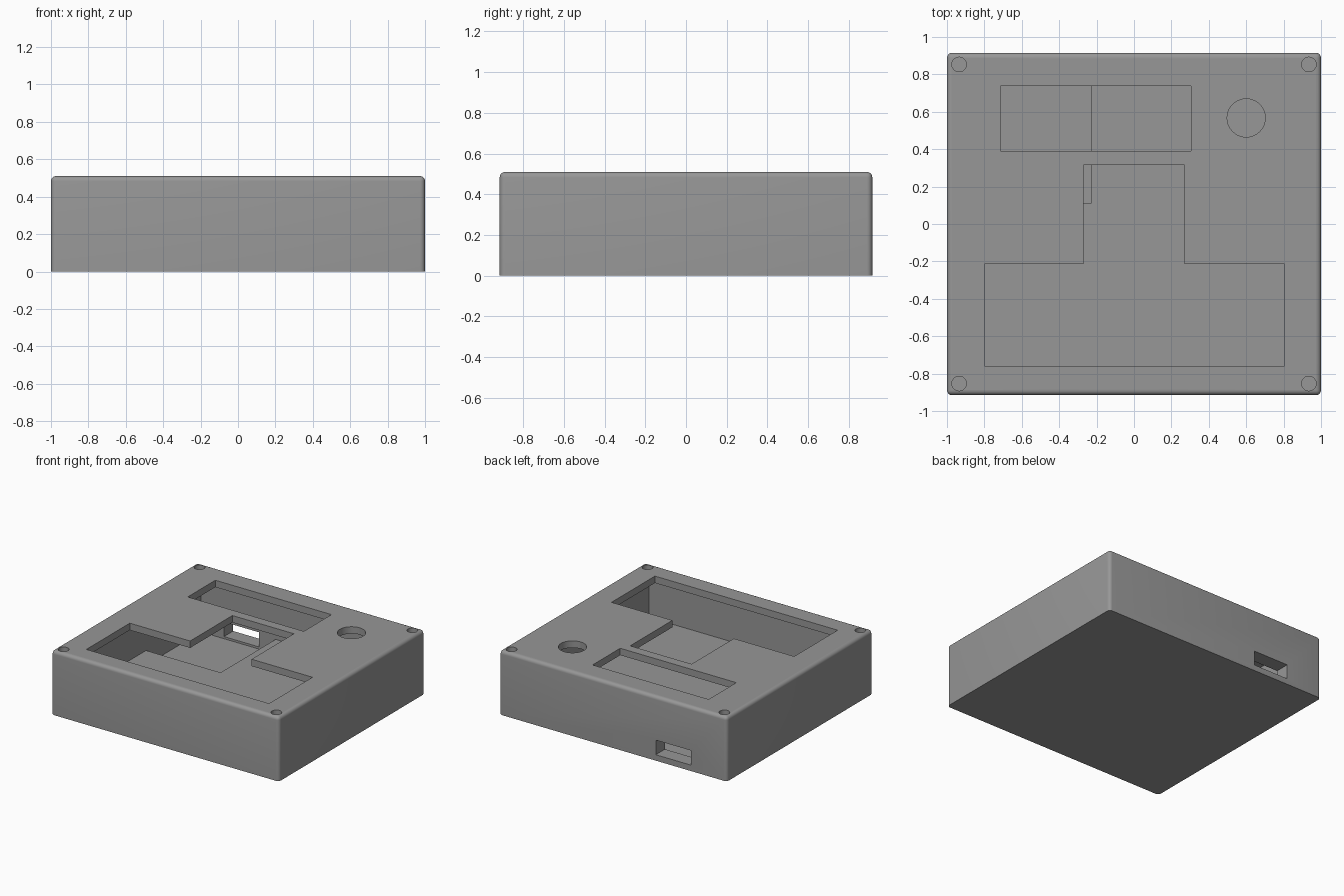
import bpy, bmesh, math

if "Cube" in bpy.data.objects:
    bpy.data.objects.remove(bpy.data.objects["Cube"])

W, D, H = 1.0, 0.915, 0.51       # half width, half depth, height
WALL, LID = 0.115, 0.055         # side wall and lid thickness
FLOOR, POCKET = 0.146, 0.03      # main floor and lower pocket heights

grey = bpy.data.materials.new("plain grey")
grey.diffuse_color = (0.31, 0.31, 0.31, 1)
grey.use_nodes = True
grey.node_tree.nodes["Principled BSDF"].inputs["Base Color"].default_value = grey.diffuse_color


def add_object(name, bm):
    mesh = bpy.data.meshes.new(name)
    bm.to_mesh(mesh)
    bm.free()
    obj = bpy.data.objects.new(name, mesh)
    bpy.context.collection.objects.link(obj)
    mesh.materials.append(grey)
    return obj


def box_mesh(x0, x1, y0, y1, z0, z1):
    bm = bmesh.new()
    bmesh.ops.create_cube(bm, size=1)
    for v in bm.verts:
        v.co = ((x0 + x1) / 2 + v.co.x * (x1 - x0),
                (y0 + y1) / 2 + v.co.y * (y1 - y0),
                (z0 + z1) / 2 + v.co.z * (z1 - z0))
    return bm


def prism(points, z0, z1):
    bm = bmesh.new()
    face = bm.faces.new([bm.verts.new((x, y, z0)) for x, y in points])
    ext = bmesh.ops.extrude_face_region(bm, geom=[face])["geom"]
    for v in ext:
        if isinstance(v, bmesh.types.BMVert):
            v.co.z = z1
    bmesh.ops.recalc_face_normals(bm, faces=bm.faces)
    return bm


def circle(x, y, r, n):
    return [(x + r * math.cos(i * math.tau / n), y + r * math.sin(i * math.tau / n))
            for i in range(n)]


def cut(target, bm):
    cutter = add_object("cutter", bm)
    cutter.hide_render = True
    mod = target.modifiers.new("cut", "BOOLEAN")
    mod.operation, mod.solver, mod.object = "DIFFERENCE", "EXACT", cutter
    bpy.context.view_layer.objects.active = target
    bpy.ops.object.modifier_apply(modifier=mod.name)
    bpy.data.objects.remove(cutter, do_unlink=True)


# outer case: rounded top rim and upright corners, sharp base
bm = box_mesh(-W, W, -D, D, 0, H)
edges = [e for e in bm.edges if max(v.co.z for v in e.verts) > H / 2]
bmesh.ops.bevel(bm, geom=edges, offset=0.027, segments=5, profile=0.5, affect="EDGES")
case = add_object("enclosure", bm)

# main chamber, and the lower pocket in its back left corner
ix, iy, ceiling = W - WALL, D - WALL, H - LID
cut(case, box_mesh(-ix, ix, -iy, iy, FLOOR, ceiling))
cut(case, box_mesh(-ix, -0.23, 0.11, iy, POCKET, FLOOR + 0.1))

# cable port through the back wall
cut(case, box_mesh(-0.683, -0.375, iy - 0.05, D + 0.1, 0.047, 0.163))

# lid openings: stepped keypad window, display window, round button hole
low, high = ceiling - 0.03, H + 0.1
cut(case, prism([(-0.8, -0.76), (0.805, -0.76), (0.805, -0.215), (0.27, -0.215),
                 (0.27, 0.315), (-0.27, 0.315), (-0.27, -0.215), (-0.8, -0.215)], low, high))
cut(case, box_mesh(-0.715, 0.305, 0.39, 0.737, low, high))
cut(case, prism(circle(0.6, 0.567, 0.102, 40), low, high))

# corner screw holes
for sx in (-1, 1):
    for sy in (-1, 1):
        cut(case, prism(circle(sx * 0.935, sy * 0.853, 0.039, 24), 0.2, high))

bpy.ops.object.select_all(action="DESELECT")
case.select_set(True)
bpy.context.view_layer.objects.active = case
bpy.ops.object.shade_smooth_by_angle(angle=math.radians(30))
